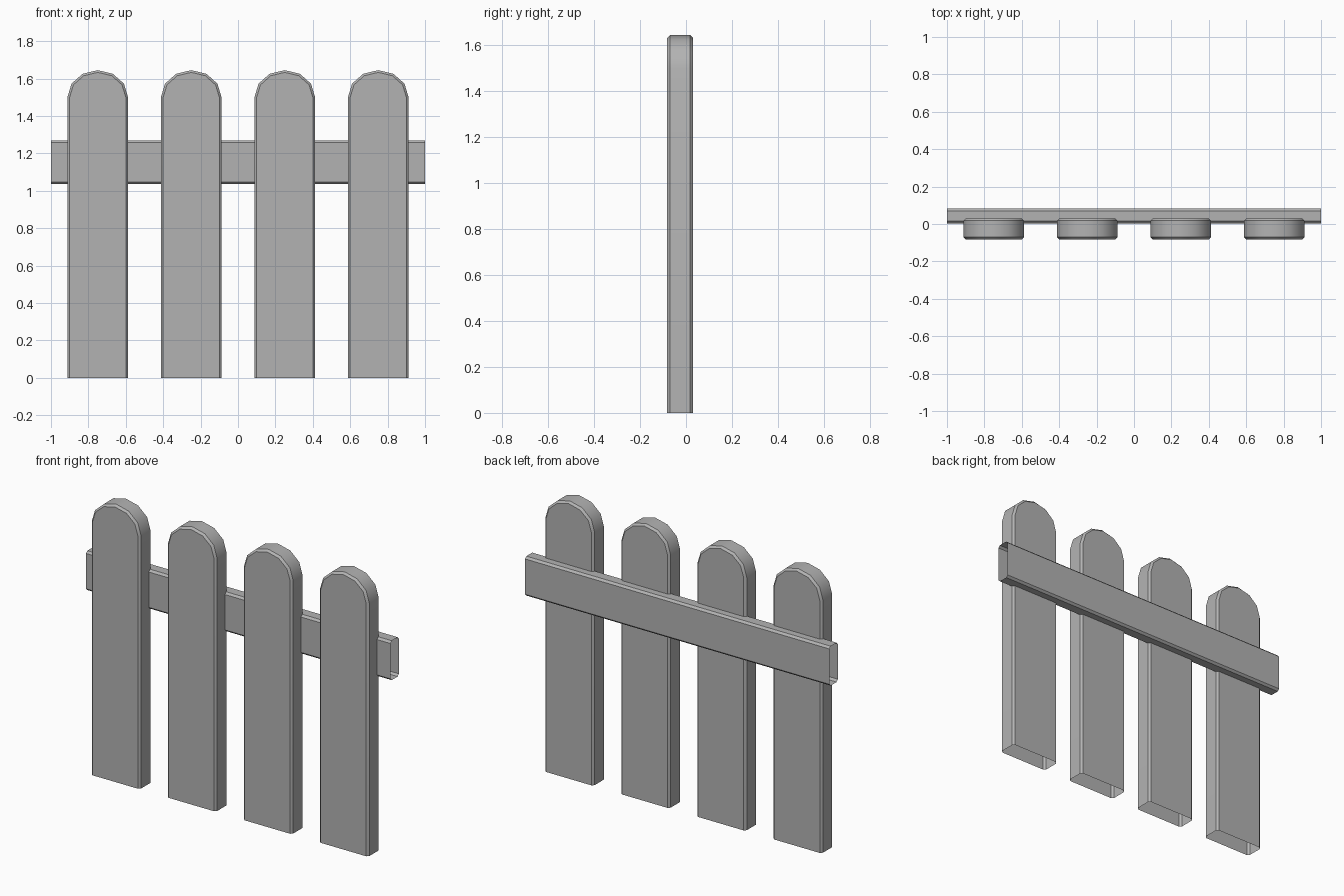
import bpy, bmesh, math

if "Cube" in bpy.data.objects:
    bpy.data.objects.remove(bpy.data.objects["Cube"])

BEVEL = 0.012

# Dark grey finish shared by all parts
GREY = bpy.data.materials.new("dark_grey")
GREY.diffuse_color = (0.45, 0.45, 0.45, 1)
GREY.use_nodes = True
GREY.node_tree.nodes["Principled BSDF"].inputs["Base Color"].default_value = GREY.diffuse_color


def finish(name, bm):
    bmesh.ops.recalc_face_normals(bm, faces=bm.faces)
    mesh = bpy.data.meshes.new(name)
    bm.to_mesh(mesh)
    bm.free()
    mesh.materials.append(GREY)
    obj = bpy.data.objects.new(name, mesh)
    bpy.context.collection.objects.link(obj)
    bpy.ops.object.select_all(action='DESELECT')
    obj.select_set(True)
    bpy.context.view_layer.objects.active = obj
    bpy.ops.object.shade_smooth_by_angle(angle=math.radians(35))
    return obj


def bridge(bm, a, b, closed):
    n = len(a)
    for i in range(n if closed else n - 1):
        j = (i + 1) % n
        bm.faces.new((a[i], a[j], b[j], b[i]))


def arch(inset, spring=1.5, half=0.162, rise=0.145, steps=6):
    """Picket outline: straight sides with an elliptical top."""
    w, h = half - inset, rise - inset
    pts = [(w * math.cos(math.pi * i / steps), spring + h * math.sin(math.pi * i / steps))
           for i in range(steps + 1)]
    return [(w, 0)] + pts + [(-w, 0)]


# Pickets: chamfered boards with rounded tops and open bottoms
def picket(name, x):
    bm = bmesh.new()
    front, back = -0.082, 0.03
    layers = [(front, BEVEL), (front + BEVEL, 0), (back - BEVEL, 0), (back, BEVEL)]
    rings = [[bm.verts.new((px, y, z)) for px, z in arch(inset)] for y, inset in layers]
    for a, b in zip(rings, rings[1:]):
        bridge(bm, a, b, False)
    bm.faces.new(rings[0])
    bm.faces.new(rings[-1])
    obj = finish(name, bm)
    obj.location.x = x
    return obj


for i, x in enumerate((-0.75, -0.25, 0.25, 0.75)):
    picket(f"picket_{i + 1}", x)

# Rail: chamfered rectangular tube behind the pickets, open at both ends
y0, y1, z0, z1, b = 0.003, 0.082, 1.036, 1.27, BEVEL
section = [(y0 + b, z0), (y1 - b, z0), (y1, z0 + b), (y1, z1 - b),
           (y1 - b, z1), (y0 + b, z1), (y0, z1 - b), (y0, z0 + b)]
bm = bmesh.new()
ends = [[bm.verts.new((x, y, z)) for y, z in section] for x in (-1, 1)]
bridge(bm, ends[0], ends[1], True)
finish("rail", bm)
